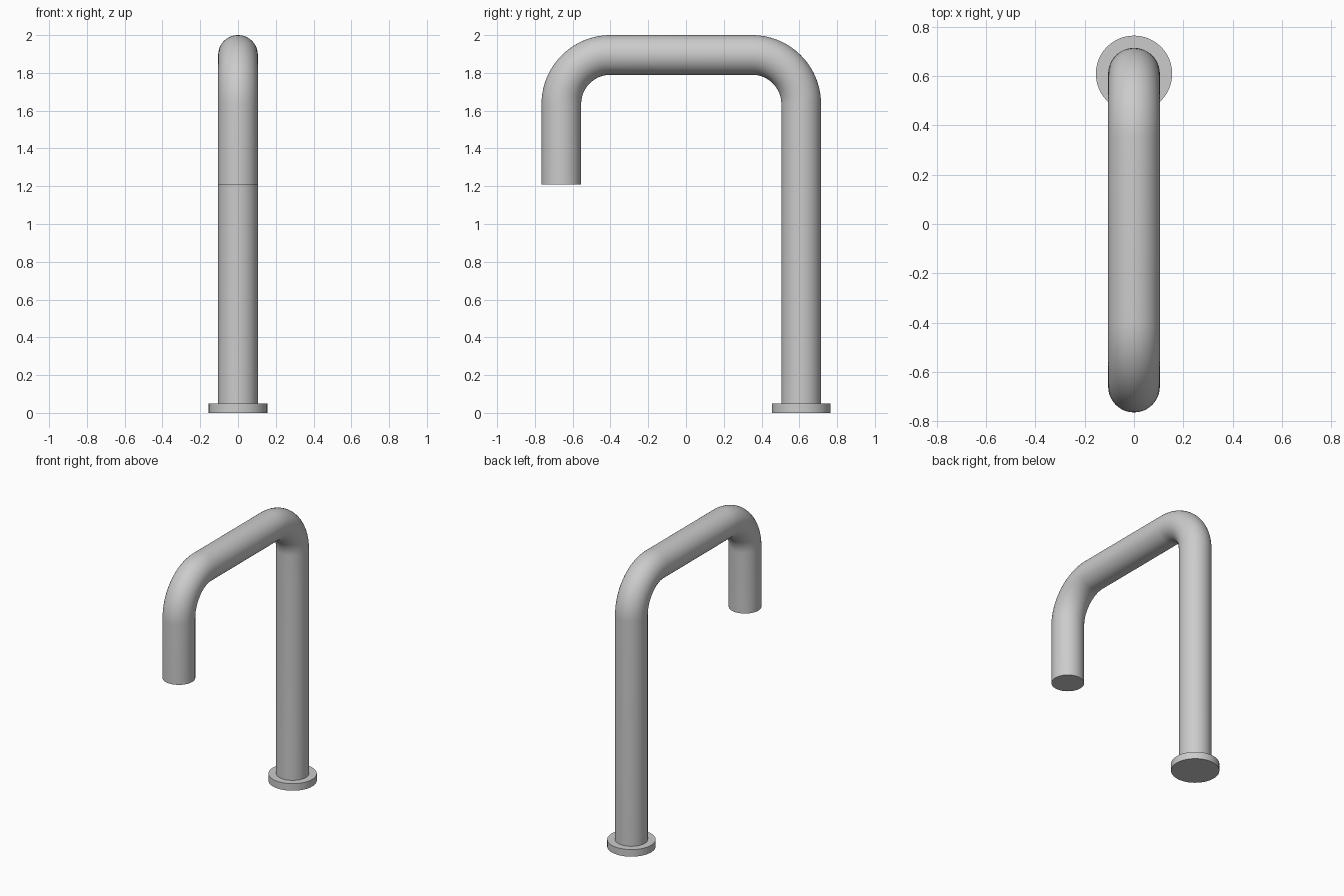
import bpy, bmesh, math
from mathutils import Vector

cube = bpy.data.objects.get("Cube")
if cube:
    bpy.data.objects.remove(cube, do_unlink=True)

SIDES = 48
PIPE_R = 0.105
BEND_R = 0.26
BACK_Y, FRONT_Y, TOP_Z = 0.61, -0.66, 1.895

metal = bpy.data.materials.new("brushed_grey")
metal.use_nodes = True
grey = (0.6, 0.6, 0.6, 1)
metal.diffuse_color = grey
metal.node_tree.nodes["Principled BSDF"].inputs["Base Color"].default_value = grey


def finish(obj):
    obj.data.materials.append(metal)
    bpy.ops.object.select_all(action="DESELECT")
    obj.select_set(True)
    bpy.context.view_layer.objects.active = obj
    bpy.ops.object.shade_smooth_by_angle(angle=math.radians(35))


def bend(cy, start, steps=20):
    """Quarter-turn stations: (y, z, outward angle)."""
    cz = TOP_Z - BEND_R
    for i in range(steps + 1):
        a = start + math.pi / 2 * i / steps
        yield cy + BEND_R * math.cos(a), cz + BEND_R * math.sin(a), a


# Spout pipe: circle swept up the post, over both bends and down the outlet
stations = [(BACK_Y, 0.03, 0)]
stations += bend(BACK_Y - BEND_R, 0)
stations += bend(FRONT_Y + BEND_R, math.pi / 2)
stations += [(FRONT_Y, 1.21, math.pi)]

bm = bmesh.new()
rings = []
for y, z, a in stations:
    out = Vector((0, math.cos(a), math.sin(a)))
    ring = []
    for i in range(SIDES):
        t = 2 * math.pi * i / SIDES
        offset = Vector((1, 0, 0)) * math.cos(t) + out * math.sin(t)
        ring.append(bm.verts.new(Vector((0, y, z)) + offset * PIPE_R))
    rings.append(ring)
for low, high in zip(rings, rings[1:]):
    for i in range(SIDES):
        j = (i + 1) % SIDES
        bm.faces.new((low[i], low[j], high[j], high[i]))
bm.faces.new(rings[0])
bm.faces.new(rings[-1])
bmesh.ops.recalc_face_normals(bm, faces=bm.faces)
mesh = bpy.data.meshes.new("spout_pipe")
bm.to_mesh(mesh)
bm.free()
pipe = bpy.data.objects.new("spout_pipe", mesh)
bpy.context.collection.objects.link(pipe)
finish(pipe)

# Base flange
bpy.ops.mesh.primitive_cylinder_add(vertices=SIDES, radius=0.155, depth=0.05,
                                    location=(0, BACK_Y, 0.025))
flange = bpy.context.object
flange.name = "base_flange"
finish(flange)
